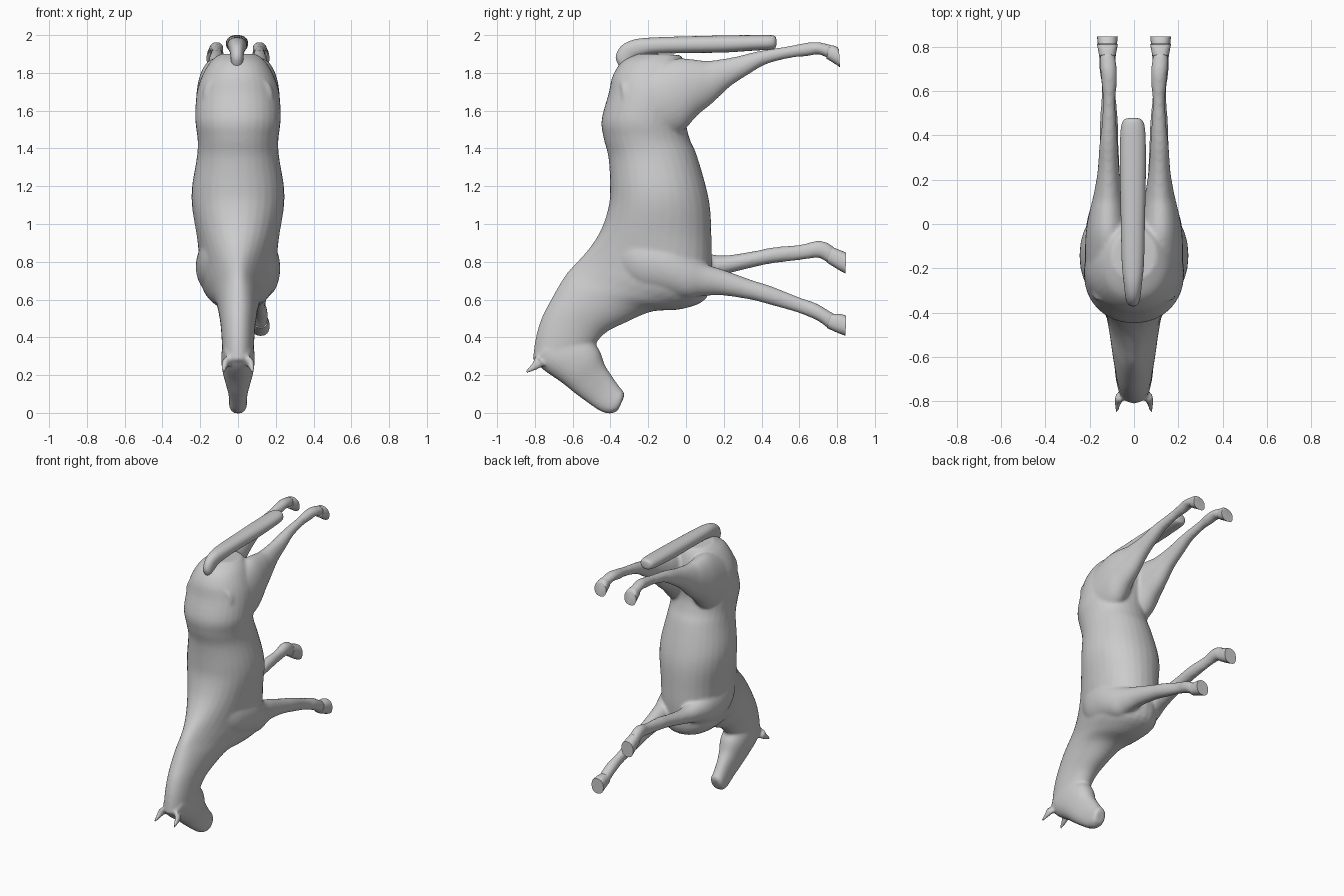
import bpy, bmesh, math

SEG = 32


def catmull(a, b, c, d, t):
    return 0.5 * (2 * b + (c - a) * t + (2 * a - 5 * b + 4 * c - d) * t * t
                  + (3 * b - a - 3 * c + d) * t ** 3)


def loft(bm, rings, x=0.0, side=1, power=1.0, steps=4):
    """Skin oval rings (y1, z1, y2, z2, half_width[, x offset[, taper]]), smoothed along the length.
    Taper narrows the oval towards its first edge."""
    rings = [tuple(r) + (x, 0.0)[len(r) - 5:] for r in rings]
    n = len(rings)
    fine = []
    for i in range(n - 1):
        a, b, c, d = rings[max(i - 1, 0)], rings[i], rings[i + 1], rings[min(i + 2, n - 1)]
        fine += [[catmull(*v, k / steps) for v in zip(a, b, c, d)] for k in range(steps)]
    fine.append(rings[-1])
    loops = []
    for y1, z1, y2, z2, w, xc, taper in fine:
        loop = []
        for k in range(SEG):
            t = 2 * math.pi * k / SEG
            c, s = math.cos(t), math.sin(t)
            c = math.copysign(abs(c) ** power, c)
            s = math.copysign(abs(s) ** power, s)
            loop.append(bm.verts.new((side * (xc + w * s * (1 - taper * c)),
                                      (y1 + y2) / 2 + (y1 - y2) / 2 * c,
                                      (z1 + z2) / 2 + (z1 - z2) / 2 * c)))
        loops.append(loop)
    for p, q in zip(loops, loops[1:]):
        for k in range(SEG):
            j = (k + 1) % SEG
            bm.faces.new((p[k], p[j], q[j], q[k]))
    bm.faces.new(loops[0])
    bm.faces.new(loops[-1])


def finish(bm, name, angle=50):
    bmesh.ops.recalc_face_normals(bm, faces=bm.faces)
    me = bpy.data.meshes.new(name)
    bm.to_mesh(me)
    bm.free()
    ob = bpy.data.objects.new(name, me)
    bpy.context.collection.objects.link(ob)
    bpy.ops.object.select_all(action='DESELECT')
    ob.select_set(True)
    bpy.context.view_layer.objects.active = ob
    bpy.ops.object.shade_smooth_by_angle(angle=math.radians(angle))
    return ob


body = bmesh.new()

# Trunk, from rump (top) to chest
loft(body, [
    (-.25, 1.902, -.03, 1.895, .10), (-.335, 1.863, .0, 1.845, .15),
    (-.388, 1.785, .02, 1.76, .195), (-.41, 1.69, .02, 1.68, .22),
    (-.447, 1.55, .0, 1.55, .226), (-.435, 1.45, .02, 1.45, .214),
    (-.41, 1.35, .055, 1.37, .217), (-.402, 1.2, .105, 1.2, .243),
    (-.408, 1.1, .128, 1.08, .243), (-.445, .98, .135, .92, .22, 0, .05),
    (-.505, .88, .135, .77, .20, 0, .2), (-.575, .80, .11, .61, .18, 0, .35),
    (-.63, .74, -.02, .55, .143, 0, .3), (-.675, .67, -.18, .537, .118, 0, .12),
    (-.725, .58, -.32, .478, .102), (-.765, .50, -.42, .428, .092),
    (-.795, .40, -.48, .365, .086), (-.812, .28, -.52, .30, .08)], power=.95)

# Head, from poll to muzzle
loft(body, [
    (-.81, .29, -.62, .42, .075), (-.76, .232, -.51, .385, .088),
    (-.66, .162, -.46, .335, .085), (-.58, .098, -.43, .255, .066),
    (-.51, .047, -.392, .195, .052), (-.45, .008, -.352, .138, .048),
    (-.40, -.004, -.328, .108, .048), (-.36, .012, -.33, .08, .036)], power=.85)

# Ears
for s in (-1, 1):
    loft(body, [(-.80, .30, -.75, .25, .022, .062), (-.818, .258, -.79, .228, .017, .072),
                (-.855, .222, -.845, .206, .006, .078)], side=s)

# Hind legs: thigh, hock, cannon, pastern
hind = [
    (-.35, 1.76, -.32, 1.56, .06, .125), (-.21, 1.82, -.17, 1.46, .095, .123),
    (-.06, 1.875, -.03, 1.485, .10, .118), (.05, 1.87, .06, 1.575, .083, .118),
    (.12, 1.864, .14, 1.64, .067, .116),
    (.25, 1.883, .23, 1.725, .049, .115), (.36, 1.91, .34, 1.798, .042, .115),
    (.44, 1.925, .43, 1.848, .034, .113), (.55, 1.943, .56, 1.88, .028, .112),
    (.64, 1.96, .64, 1.888, .035, .112), (.70, 1.963, .70, 1.898, .037, .115),
    (.775, 1.947, .75, 1.878, .036, .12)]
for s in (-1, 1):
    loft(body, hind, side=s)

# Front legs with shoulders: the right one reaches down, the left one up
shoulder = [(-.38, .92, -.36, .72, .05, .09), (-.27, .94, -.25, .66, .085, .115),
            (-.12, .92, -.11, .63, .095, .128)]
front_right = [
    (.0, .85, .0, .605, .09, .125),
    (.10, .79, .08, .617, .07, .12), (.20, .757, .19, .622, .054, .115),
    (.35, .703, .34, .60, .044, .113), (.45, .671, .43, .577, .041, .113),
    (.60, .612, .585, .533, .03, .115), (.69, .58, .67, .50, .037, .118),
    (.745, .548, .715, .476, .038, .12), (.79, .522, .755, .443, .037, .12)]
front_left = [
    (.0, .895, .0, .66, .09, .125),
    (.10, .85, .10, .705, .07, .12), (.20, .833, .20, .732, .054, .115),
    (.36, .856, .36, .772, .043, .113), (.46, .876, .46, .792, .041, .113),
    (.61, .891, .61, .81, .03, .115), (.69, .911, .69, .821, .037, .118),
    (.745, .903, .725, .811, .038, .12), (.79, .873, .755, .788, .037, .12)]
loft(body, shoulder + front_right, side=1)
loft(body, shoulder + front_left, side=-1)

# Fuse everything into one skin
horse = finish(body, "horse_body", 180)
rm = horse.modifiers.new("fuse", 'REMESH')
rm.mode = 'VOXEL'
rm.voxel_size = .01
rm.use_smooth_shade = True
sm = horse.modifiers.new("soften", 'SMOOTH')
sm.factor, sm.iterations = .5, 7

# Hooves with flat soles
hind_hoof = [(.765, 1.947, .742, 1.877, .036), (.795, 1.94, .785, 1.85, .043),
             (.81, 1.925, .815, 1.83, .047)]
right_hoof = [(.775, .525, .745, .45, .038), (.82, .523, .80, .425, .043),
              (.847, .515, .845, .408, .047)]
left_hoof = [(.775, .878, .745, .797, .038), (.82, .86, .80, .762, .043),
             (.847, .848, .845, .737, .047)]
for name, s, rings in (("hind_hoof_right", 1, hind_hoof), ("hind_hoof_left", -1, hind_hoof),
                       ("front_hoof_right", 1, right_hoof), ("front_hoof_left", -1, left_hoof)):
    bm = bmesh.new()
    loft(bm, rings, x=.12, side=s, power=.85)
    finish(bm, name)

# Tail arching over the rump
tail = bmesh.new()
loft(tail, [
    (-.345, 1.82, -.25, 1.80, .025), (-.372, 1.88, -.28, 1.84, .032),
    (-.345, 1.94, -.27, 1.87, .036), (-.28, 1.975, -.24, 1.885, .042),
    (-.18, 1.987, -.17, 1.90, .05), (.0, 1.993, .0, 1.905, .054),
    (.2, 1.998, .2, 1.908, .058), (.36, 2.0, .36, 1.918, .058),
    (.44, 2.0, .44, 1.923, .053), (.47, 1.995, .47, 1.93, .04),
    (.478, 1.98, .478, 1.945, .02)], x=-.005, power=.9)
finish(tail, "tail")
